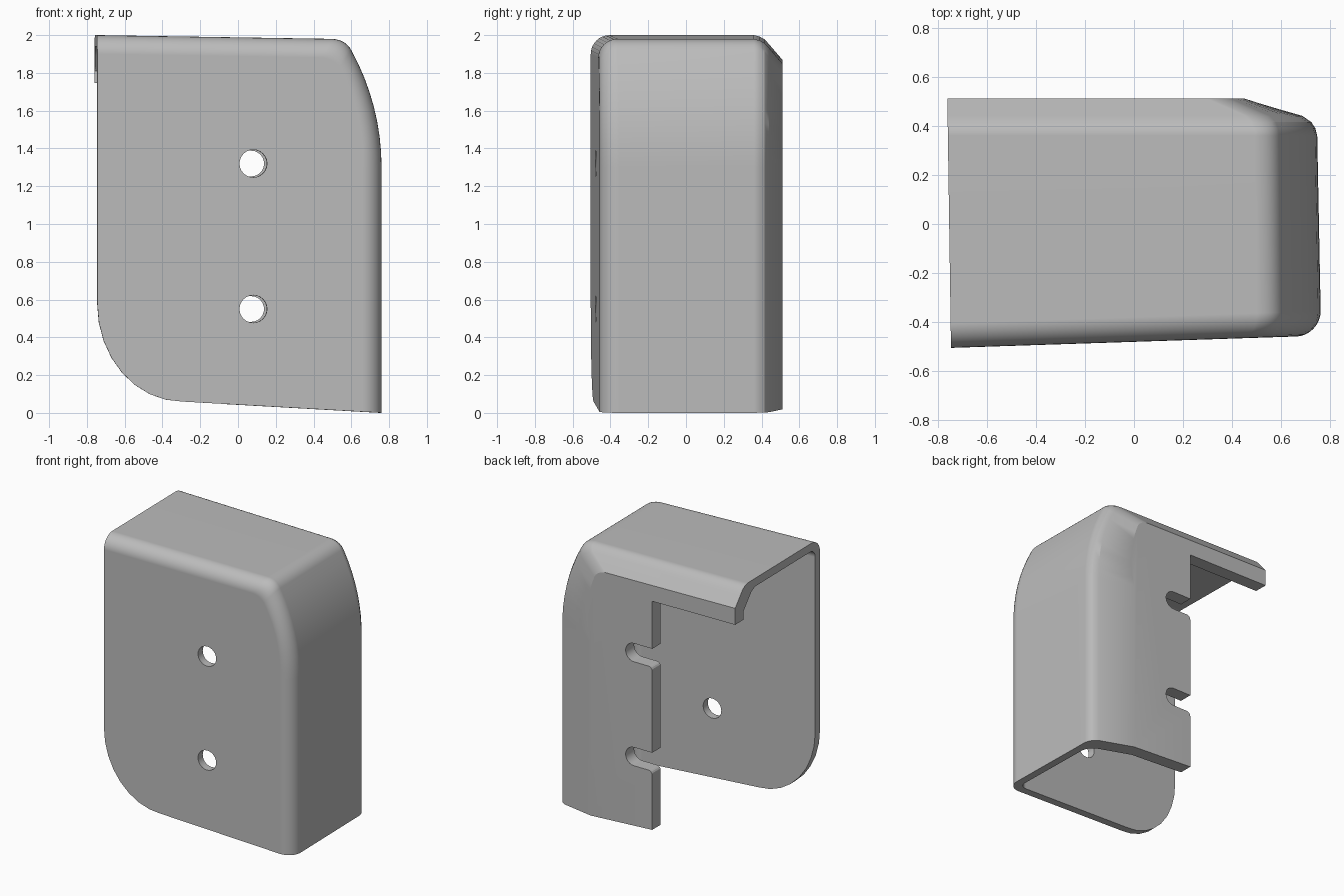
import bpy, bmesh, math

if "Cube" in bpy.data.objects:
    bpy.data.objects.remove(bpy.data.objects["Cube"])

grey = bpy.data.materials.new("plain_grey")
grey.use_nodes = True
colour = (0.5, 0.5, 0.5, 1)
grey.diffuse_color = colour
grey.node_tree.nodes["Principled BSDF"].inputs["Base Color"].default_value = colour


def loft(name, rings):
    """Closed solid through matching rings of points."""
    bm = bmesh.new()
    loops = [[bm.verts.new(p) for p in ring] for ring in rings]
    n = len(loops[0])
    for a, b in zip(loops, loops[1:]):
        for i in range(n):
            j = (i + 1) % n
            bm.faces.new((a[i], a[j], b[j], b[i]))
    bm.faces.new(loops[0])
    bm.faces.new(loops[-1])
    bmesh.ops.recalc_face_normals(bm, faces=bm.faces)
    mesh = bpy.data.meshes.new(name)
    bm.to_mesh(mesh)
    bm.free()
    mesh.materials.append(grey)
    obj = bpy.data.objects.new(name, mesh)
    bpy.context.collection.objects.link(obj)
    return obj


def prism(name, profile, y0, y1, shear=0.0):
    return loft(name, [[(x + shear * y, y, z) for x, z in profile] for y in (y0, y1)])


def combine(target, cutter, operation):
    cutter.hide_render = True
    mod = target.modifiers.new("cut", "BOOLEAN")
    mod.operation = operation
    mod.solver = "EXACT"
    mod.object = cutter
    bpy.context.view_layer.objects.active = target
    bpy.ops.object.modifier_apply(modifier=mod.name)
    bpy.data.objects.remove(cutter)


def outline(reach):
    """Sloping top, rounded shoulder and straight side, seen from the front."""
    pts = [(-1 - reach, 1.988 + 0.016 * (1 + reach))]
    start, ctrl, end = (0.5, 1.98), (0.57, 1.975), (0.6, 1.92)
    for i in range(9):
        t = i / 8
        pts.append(tuple((1 - t) ** 2 * s + 2 * t * (1 - t) * c + t * t * e
                         for s, c, e in zip(start, ctrl, end)))
    radius = 1.28
    for i in range(1, 9):
        a = math.radians(29) * (1 - i / 8)
        pts.append((0.76 - radius * (1 - math.cos(a)), 1.3 + radius * math.sin(a)))
    return pts + [(0.76, -0.2 - reach), (-1 - reach, -0.2 - reach)]


def hull(name, wall, front, back, r, reach):
    """Lofted body: rounded front edge, drafted side, chamfered back edge."""
    sections = []
    for i in range(9):
        a = math.pi / 2 * i / 8
        sections.append((front + r * (1 - math.cos(a)), r * (1 - math.sin(a)),
                         r * (1 - math.sin(a)), 1))
    sections += [(back - 0.15, 0.014, 0, 0), (back - 0.12, 0.022, 0.008, 0),
                 (back - 0.095, 0.038, 0.022, 0), (back - 0.07, 0.075, 0.048, 0),
                 (back, 0.335, 0.13, 0)]
    rings = []
    for y, dx, dz, tilt in sections:
        ring = []
        for x, z in outline(reach):
            up = min(max((z - 1.3) / 0.65, 0), 1)
            px = x - (dx + wall) * (1 - 0.4 * up) if x > 0 else x
            ring.append((px, y - tilt * 0.033 * (0.75 - px), z - (dz + wall) * up))
        rings.append(ring)
    return loft(name, rings)


# Outer body, trimmed to the sloped bottom and the rounded lower corner
cover = hull("cover_shell", 0, -0.455, 0.51, 0.1, 0)
trim = [(-0.7525, 2.3), (-0.7525, 0.58)]
for i in range(1, 9):
    a = math.pi / 2 * i / 8
    trim.append((-0.7525 + 0.45 * (1 - math.cos(a)), 0.06 + 0.52 * (1 - math.sin(a))))
trim += [(0.76, 0), (1.2, -0.02), (1.2, 2.3)]
combine(cover, prism("trim_block", trim, -0.8, 0.8, -0.0147), "INTERSECT")

# Hollow interior, open at one end and underneath
combine(cover, hull("hollow", 0.06, -0.397, 0.41, 0.06, 0.1), "DIFFERENCE")

# Back opening below the top flange
edge = -0.08
opening = [(-1, -0.3), (edge, -0.3), (edge, 1.74), (-1, 1.75)]
combine(cover, prism("back_opening", opening, 0.25, 0.8), "DIFFERENCE")

# Back slots and front screw holes, in pairs
for z in (0.55, 1.32):
    r = 0.068
    slot = [(-0.3, z + r)]
    for i in range(13):
        a = math.pi / 2 - math.pi * i / 12
        slot.append((0.07 + r * math.cos(a), z + r * math.sin(a)))
    for i in range(5):
        a = math.pi / 2 * i / 4
        slot.append((edge + 0.03 * (1 - math.sin(a)), z - r - 0.03 * (1 - math.cos(a))))
    slot.append((-0.3, z - r - 0.03))
    combine(cover, prism("slot_cutter", slot, 0.25, 0.8), "DIFFERENCE")
    hole = [(0.065 + 0.073 * math.cos(math.tau * i / 24),
             z + 0.073 * math.sin(math.tau * i / 24)) for i in range(24)]
    combine(cover, prism("hole_cutter", hole, -0.7, -0.2, -0.033), "DIFFERENCE")

# Smooth rounds with crisp cut edges
bpy.ops.object.select_all(action="DESELECT")
cover.select_set(True)
bpy.context.view_layer.objects.active = cover
bpy.ops.object.shade_smooth_by_angle(angle=math.radians(20))
weighted = cover.modifiers.new("weighted_normals", "WEIGHTED_NORMAL")
weighted.keep_sharp = True
